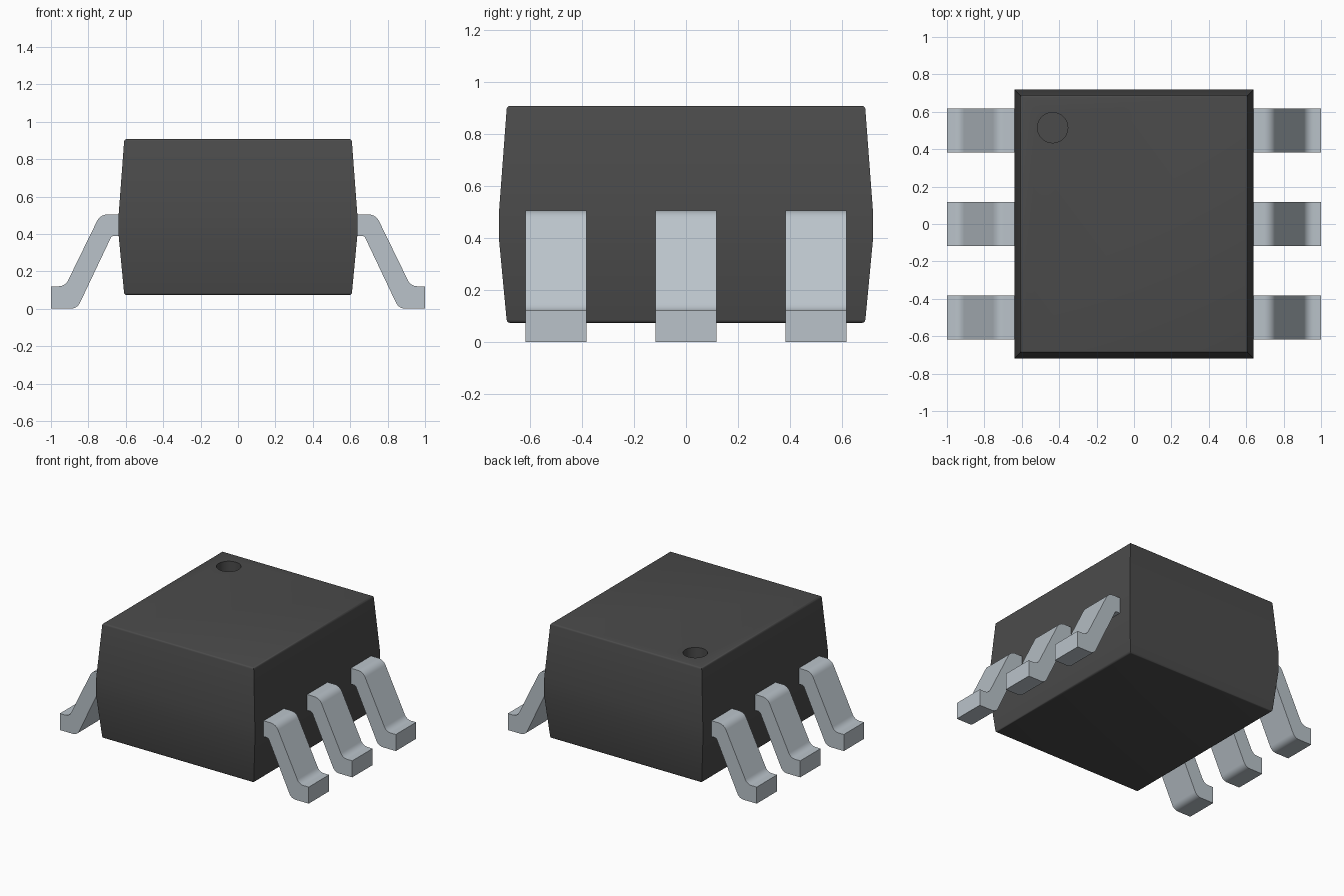
import bpy, bmesh, math
from mathutils import Vector

cube = bpy.data.objects.get("Cube")
if cube:
    bpy.data.objects.remove(cube, do_unlink=True)


def material(name, rgb, rough):
    m = bpy.data.materials.new(name)
    m.use_nodes = True
    m.diffuse_color = (*rgb, 1)
    bsdf = m.node_tree.nodes["Principled BSDF"]
    bsdf.inputs["Base Color"].default_value = (*rgb, 1)
    bsdf.inputs["Roughness"].default_value = rough
    return m


BLACK = material("black plastic", (0.07, 0.07, 0.07), 0.6)
METAL = material("tinned metal", (0.49, 0.545, 0.59), 0.4)


def finish(bm, name, mat):
    bmesh.ops.recalc_face_normals(bm, faces=bm.faces)
    mesh = bpy.data.meshes.new(name)
    bm.to_mesh(mesh)
    bm.free()
    ob = bpy.data.objects.new(name, mesh)
    bpy.context.collection.objects.link(ob)
    mesh.materials.append(mat)
    return ob


def activate(ob):
    bpy.ops.object.select_all(action='DESELECT')
    ob.select_set(True)
    bpy.context.view_layer.objects.active = ob


def smooth(ob):
    activate(ob)
    bpy.ops.object.shade_smooth_by_angle(angle=math.radians(30))


def fillet(corners, steps=6):
    """Round each (x, z, radius) corner of a closed profile."""
    out = []
    for i, (x, z, r) in enumerate(corners):
        p = Vector((x, z))
        if r == 0:
            out.append(p)
            continue
        a = (Vector(corners[i - 1][:2]) - p).normalized()
        b = (Vector(corners[(i + 1) % len(corners)][:2]) - p).normalized()
        half = math.acos(a.dot(b)) / 2
        centre = p + (a + b).normalized() * (r / math.sin(half))
        start = p + a * (r / math.tan(half)) - centre
        end = p + b * (r / math.tan(half)) - centre
        for k in range(steps + 1):
            out.append(centre + start.lerp(end, k / steps).normalized() * r)
    return out


# Package body: stacked rectangles (half x, half y, z) with drafted sides
SECTIONS = [(0.608, 0.688, 0.073), (0.638, 0.718, 0.39),
            (0.638, 0.718, 0.505), (0.608, 0.688, 0.907)]
bm = bmesh.new()
rings = [[bm.verts.new((sx * hx, sy * hy, z))
          for sx, sy in ((-1, -1), (1, -1), (1, 1), (-1, 1))]
         for hx, hy, z in SECTIONS]
for low, high in zip(rings, rings[1:]):
    for i in range(4):
        j = (i + 1) % 4
        bm.faces.new((low[i], low[j], high[j], high[i]))
bm.faces.new(rings[0][::-1])
bm.faces.new(rings[-1])
rims = [e for e in bm.edges
        if all(v in rings[0] for v in e.verts) or all(v in rings[-1] for v in e.verts)]
bmesh.ops.bevel(bm, geom=rims, offset=0.012, segments=3, profile=0.5, affect='EDGES')
body = finish(bm, "body", BLACK)

# Round index dimple cut into the top
bm = bmesh.new()
bmesh.ops.create_cone(bm, cap_ends=True, segments=48, radius1=0.081, radius2=0.081, depth=0.16)
bmesh.ops.translate(bm, verts=bm.verts, vec=(-0.435, 0.515, 0.907))
cutter = finish(bm, "dimple_cutter", BLACK)
cutter.hide_render = True
mod = body.modifiers.new("dimple", 'BOOLEAN')
mod.operation = 'DIFFERENCE'
mod.solver = 'EXACT'
mod.object = cutter
activate(body)
bpy.ops.object.modifier_apply(modifier=mod.name)
bpy.data.objects.remove(cutter, do_unlink=True)
smooth(body)

# Gull-wing leads: one side profile, extruded in y and mirrored in x
LEAD = fillet([(0.60, 0.505, 0), (0.736, 0.505, 0.065), (0.924, 0.12, 0.055),
               (1.0, 0.12, 0), (1.0, 0.0, 0), (0.86, 0.0, 0.055),
               (0.675, 0.39, 0.02), (0.60, 0.39, 0)])
for side, sx in (("left", 1), ("right", -1)):
    for place, y in (("front", -0.5), ("middle", 0.0), ("back", 0.5)):
        bm = bmesh.new()
        face = bm.faces.new([bm.verts.new((sx * p.x, y - 0.117, p.y)) for p in LEAD])
        ext = bmesh.ops.extrude_face_region(bm, geom=[face])
        moved = [v for v in ext["geom"] if isinstance(v, bmesh.types.BMVert)]
        bmesh.ops.translate(bm, verts=moved, vec=(0, 0.234, 0))
        smooth(finish(bm, f"{place}_{side}_lead", METAL))
